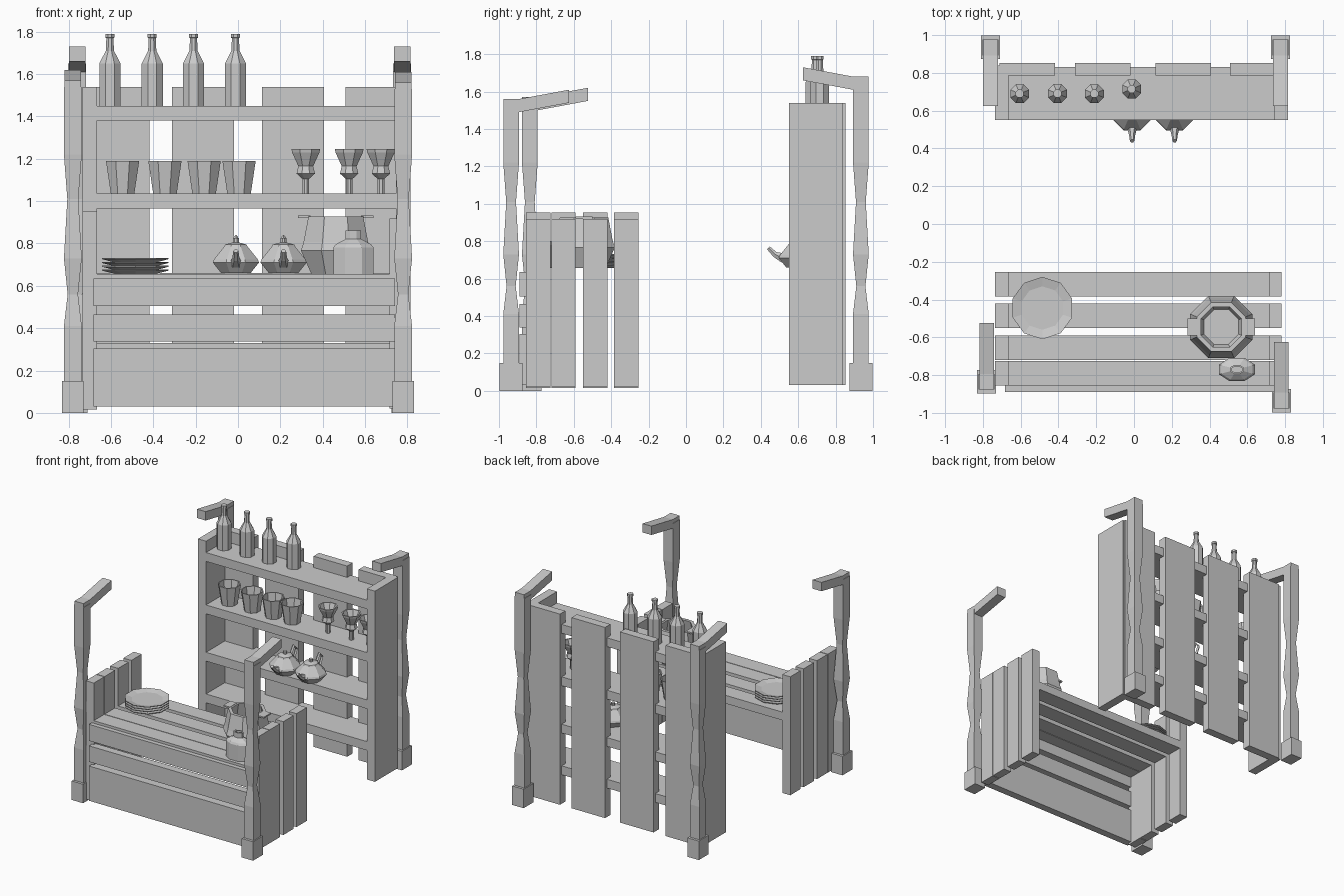
import bpy
import bmesh
from math import pi, cos, sin
from mathutils import Vector

old = bpy.data.objects.get("Cube")
if old:
    bpy.data.objects.remove(old)

# One plain grey for everything
grey = bpy.data.materials.new("plain grey")
grey.use_nodes = True
COLOUR = (0.6, 0.6, 0.6, 1)
grey.diffuse_color = COLOUR
grey.node_tree.nodes["Principled BSDF"].inputs["Base Color"].default_value = COLOUR


def finish(name, bm):
    bmesh.ops.recalc_face_normals(bm, faces=bm.faces)
    mesh = bpy.data.meshes.new(name)
    bm.to_mesh(mesh)
    bm.free()
    mesh.materials.append(grey)
    obj = bpy.data.objects.new(name, mesh)
    bpy.context.collection.objects.link(obj)
    return obj


def box(name, x, y, z):
    """Box from (low, high) pairs."""
    bm = bmesh.new()
    bmesh.ops.create_cube(bm, size=1)
    for v in bm.verts:
        v.co = [(a + b) / 2 + c * (b - a) for (a, b), c in zip((x, y, z), v.co)]
    return finish(name, bm)


def loft(bm, rings):
    """Skin a list of rings and cap both ends."""
    loops = [[bm.verts.new(p) for p in ring] for ring in rings]
    n = len(loops[0])
    for a, b in zip(loops, loops[1:]):
        for i in range(n):
            j = (i + 1) % n
            bm.faces.new((a[i], a[j], b[j], b[i]))
    bm.faces.new(loops[0][::-1])
    bm.faces.new(loops[-1])


def turned(name, place, profile, sides=8, squash=1):
    """Faceted turned vessel from (radius, height) points."""
    cx, cy, cz = place
    angles = [2 * pi * (i + 0.5) / sides for i in range(sides)]
    bm = bmesh.new()
    loft(bm, [[(cx + r * cos(a), cy + r * squash * sin(a), cz + z) for a in angles]
              for r, z in profile])
    return finish(name, bm)


def tube(name, points, radii, sides=6):
    """Tapered bar running through points in a plane of constant x."""
    bm = bmesh.new()
    rings = []
    pts = [Vector(p) for p in points]
    for i, (p, r) in enumerate(zip(pts, radii)):
        d = (pts[min(i + 1, len(pts) - 1)] - pts[max(i - 1, 0)]).normalized()
        side = Vector((1, 0, 0))
        up = d.cross(side)
        rings.append([p + r * (cos(2 * pi * k / sides) * side + sin(2 * pi * k / sides) * up)
                      for k in range(sides)])
    loft(bm, rings)
    return finish(name, bm)


def post(name, x, y, top, inward):
    """Carved square post with a foot block and an arm reaching inward."""
    h = 0.042
    bm = bmesh.new()
    carving = [(0.02, 1), (0.41, 1), (0.56, 0.58), (0.73, 1), (1.01, 0.62), (1.22, 1), (top - 0.03, 1)]
    loft(bm, [[(x + a * h * w, y + b * h * w, z) for a, b in ((-1, -1), (1, -1), (1, 1), (-1, 1))]
              for z, w in carving])
    finish(name + "_post", bm)
    box(name + "_foot", (x - 0.05, x + 0.05), (y - 0.062, y + 0.062), (0, 0.15))
    # Arm drawn as a side outline, then given width
    outline = [(-h, -0.07), (-h, 0), (h, 0), (0.31, 0.05), (0.31, -0.02), (h, -0.07)]
    bm = bmesh.new()
    loft(bm, [[(x + s * 0.039, y + inward * d, top + z) for d, z in outline] for s in (-1, 1)])
    finish(name + "_arm", bm)


# Four posts
post("front_left", 0.78, -0.935, 1.56, 1)
post("front_right", -0.78, -0.835, 1.57, 1)
post("back_left", 0.775, 0.935, 1.68, -1)
post("back_right", -0.76, 0.935, 1.68, -1)

# Shelf unit
box("shelf_side_right", (-0.735, -0.665), (0.55, 0.84), (0.03, 1.54))
box("shelf_side_left", (0.745, 0.815), (0.55, 0.84), (0.03, 1.54))
for i, z in enumerate((0.33, 0.66, 1.035, 1.45)):
    box(f"shelf_{i}", (-0.67, 0.75), (0.55, 0.83), (z - 0.07, z))
for i, x in enumerate((-0.565, -0.165, 0.26, 0.655)):
    box(f"shelf_back_slat_{i}", (x - 0.147, x + 0.147), (0.785, 0.852), (0.03, 1.54))

# Counter: top boards, side boards and front boards
for i, y in enumerate((-0.79, -0.655, -0.485, -0.32)):
    box(f"counter_top_board_{i}", (-0.67, 0.72), (y - 0.065, y + 0.065), (0.59, 0.655))
    box(f"counter_side_right_board_{i}", (-0.735, -0.665), (y - 0.065, y + 0.065), (0.015, 0.953))
    box(f"counter_side_left_board_{i}", (0.715, 0.782), (y - 0.065, y + 0.065), (0.02, 0.918))
for i, z in enumerate(((0.03, 0.305), (0.338, 0.465), (0.505, 0.635))):
    box(f"counter_front_board_{i}", (-0.682, 0.742), (-0.89, -0.83), z)

# Bottles on the top shelf
BOTTLE = [(0.054, 0), (0.054, 0.2), (0.021, 0.26), (0.018, 0.32), (0.023, 0.322), (0.023, 0.34)]
for i, x in enumerate((-0.605, -0.405, -0.21, -0.012)):
    turned(f"bottle_{i}", (x, 0.715 if i == 3 else 0.69, 1.45), BOTTLE)

# Hollow cups and goblets
CUP = [(0.06, 0), (0.085, 0.155), (0.076, 0.155), (0.052, 0.015)]
for i, x in enumerate((-0.545, -0.345, -0.16, 0.005)):
    turned(f"cup_{i}", (x, 0.67, 1.035), CUP)
GOBLET = [(0.017, 0), (0.017, 0.07), (0.047, 0.095), (0.038, 0.13), (0.07, 0.195),
          (0.073, 0.21), (0.062, 0.21), (0.03, 0.13)]
for i, x in enumerate((0.32, 0.525, 0.675)):
    turned(f"goblet_{i}", (x, 0.67, 1.035), GOBLET)

# Teapots with spout and handle
TEAPOT = [(0.075, 0), (0.118, 0.05), (0.112, 0.065), (0.06, 0.125), (0.055, 0.135),
          (0.015, 0.145), (0.015, 0.165)]
for i, x in enumerate((-0.01, 0.215)):
    turned(f"teapot_{i}", (x, 0.605, 0.66), TEAPOT)
    tube(f"teapot_spout_{i}", [(x, 0.52, 0.71), (x, 0.475, 0.73), (x, 0.44, 0.765)],
         [0.03, 0.017, 0.012])
    tube(f"teapot_handle_{i}", [(x, 0.67, 0.77), (x, 0.71, 0.83), (x, 0.745, 0.79), (x, 0.7, 0.7)],
         [0.011] * 4, 4)

# Stack of plates on the counter
PLATE = [(0.1, 0), (0.165, 0.016), (0.165, 0.021), (0.115, 0.009)]
for i in range(4):
    turned(f"plate_{i}", (-0.485, -0.445, 0.656 + i * 0.018), PLATE, 10)

# Cooking pot with two thin handles
POT = [(0.125, 0), (0.178, 0.11), (0.165, 0.15), (0.14, 0.272), (0.115, 0.272), (0.145, 0.13), (0.1, 0.02)]
turned("pot", (0.462, -0.545, 0.656), POT)
for s, name in ((-1, "right"), (1, "left")):
    box(f"pot_{name}_handle", sorted((0.462 + s * 0.12, 0.462 + s * 0.178)), (-0.59, -0.5), (0.92, 0.931))

# Flat oval flask
FLASK = [(0.103, 0), (0.103, 0.125), (0.09, 0.14), (0.04, 0.165), (0.04, 0.205), (0.028, 0.205), (0.028, 0.17)]
turned("flask", (0.545, -0.77, 0.656), FLASK, 8, 0.65)
